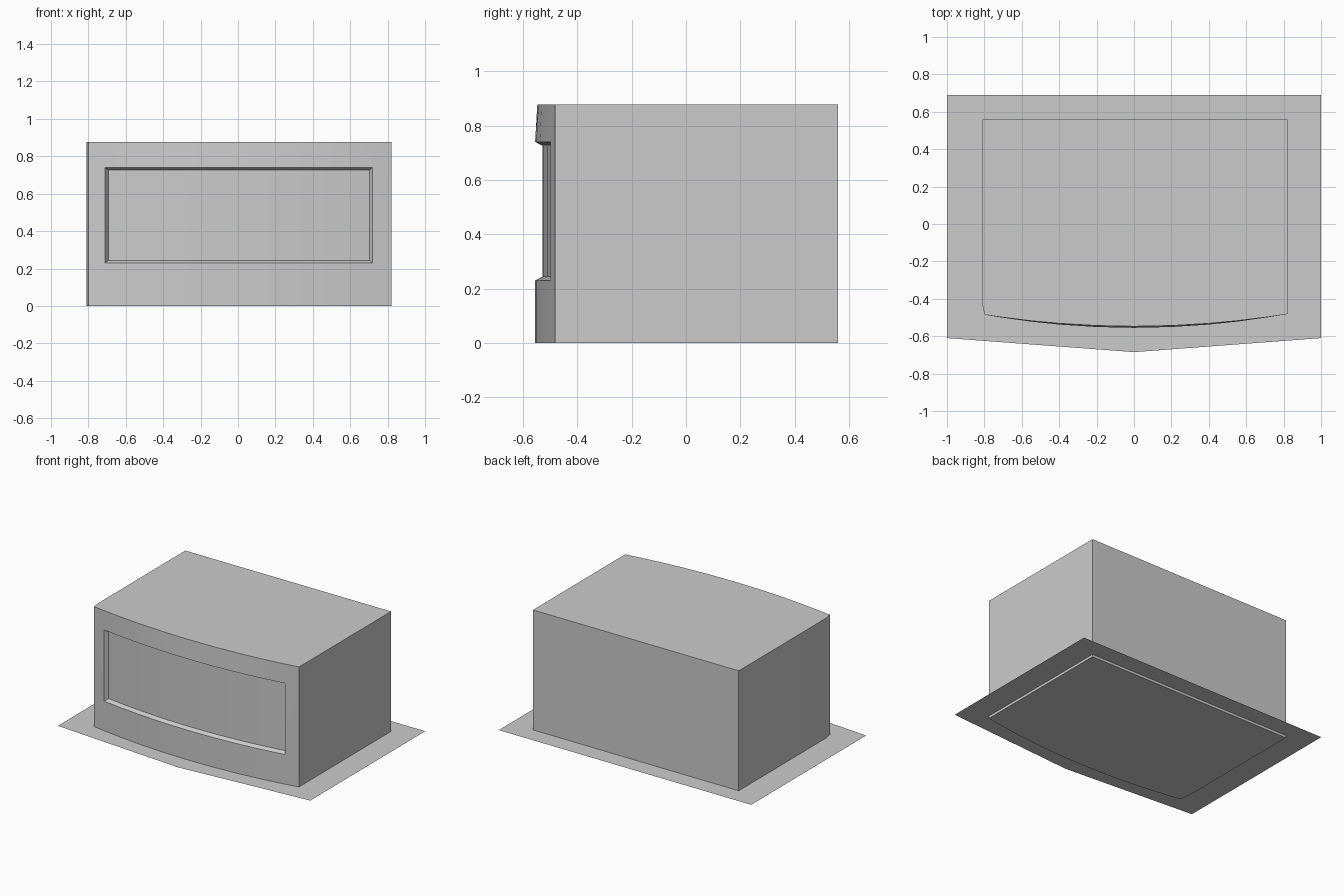
import bpy
import bmesh

if "Cube" in bpy.data.objects:
    bpy.data.objects.remove(bpy.data.objects["Cube"])

grey = bpy.data.materials.new("plain grey")
grey.use_nodes = True
colour = (0.6, 0.6, 0.6, 1)
grey.diffuse_color = colour
grey.node_tree.nodes["Principled BSDF"].inputs["Base Color"].default_value = colour


def make_object(name, bm):
    mesh = bpy.data.meshes.new(name)
    bm.to_mesh(mesh)
    bm.free()
    mesh.materials.append(grey)
    obj = bpy.data.objects.new(name, mesh)
    bpy.context.collection.objects.link(obj)
    return obj


# Housing: stacked outlines with a bowed front and one clipped front corner
front_x = [-0.8, -0.71, -0.55, -0.4, -0.2, 0, 0.2, 0.4, 0.55, 0.72, 0.82]
levels = [(0, 0), (0.23, 0), (0.74, 0), (0.877, 0.008)]


def outline(lean):
    bow = [(x, -0.555 + lean + (0.072 - lean) * (x / 0.81) ** 2) for x in front_x]
    return bow + [(0.82, 0.56), (-0.81, 0.56), (-0.81, -0.43)]


bm = bmesh.new()
rings = [[bm.verts.new((x, y, z)) for x, y in outline(lean)] for z, lean in levels]
count = len(rings[0])
panel = []
for row, (low, high) in enumerate(zip(rings, rings[1:])):
    for i in range(count):
        j = (i + 1) % count
        face = bm.faces.new((low[i], low[j], high[j], high[i]))
        if row == 1 and 1 <= i < len(front_x) - 2:
            panel.append(face)
bm.faces.new(rings[0][::-1])
bm.faces.new(rings[-1])
bm.normal_update()

# Recessed front panel with sloping reveals
bmesh.ops.inset_region(bm, faces=panel, thickness=0.014, depth=-0.027,
                       use_even_offset=True, use_boundary=True)
housing = make_object("housing", bm)
bpy.context.view_layer.objects.active = housing
housing.select_set(True)
bpy.ops.object.shade_smooth_by_angle(angle=0.3)

# Thin flange sheet around the foot, with a pointed front edge
bm = bmesh.new()
flange = [(-1, 0.69), (-1, -0.61), (0, -0.685), (1, -0.61), (1, 0.69)]
bm.faces.new([bm.verts.new((x, y, 0.018)) for x, y in flange])
make_object("base_flange", bm)
